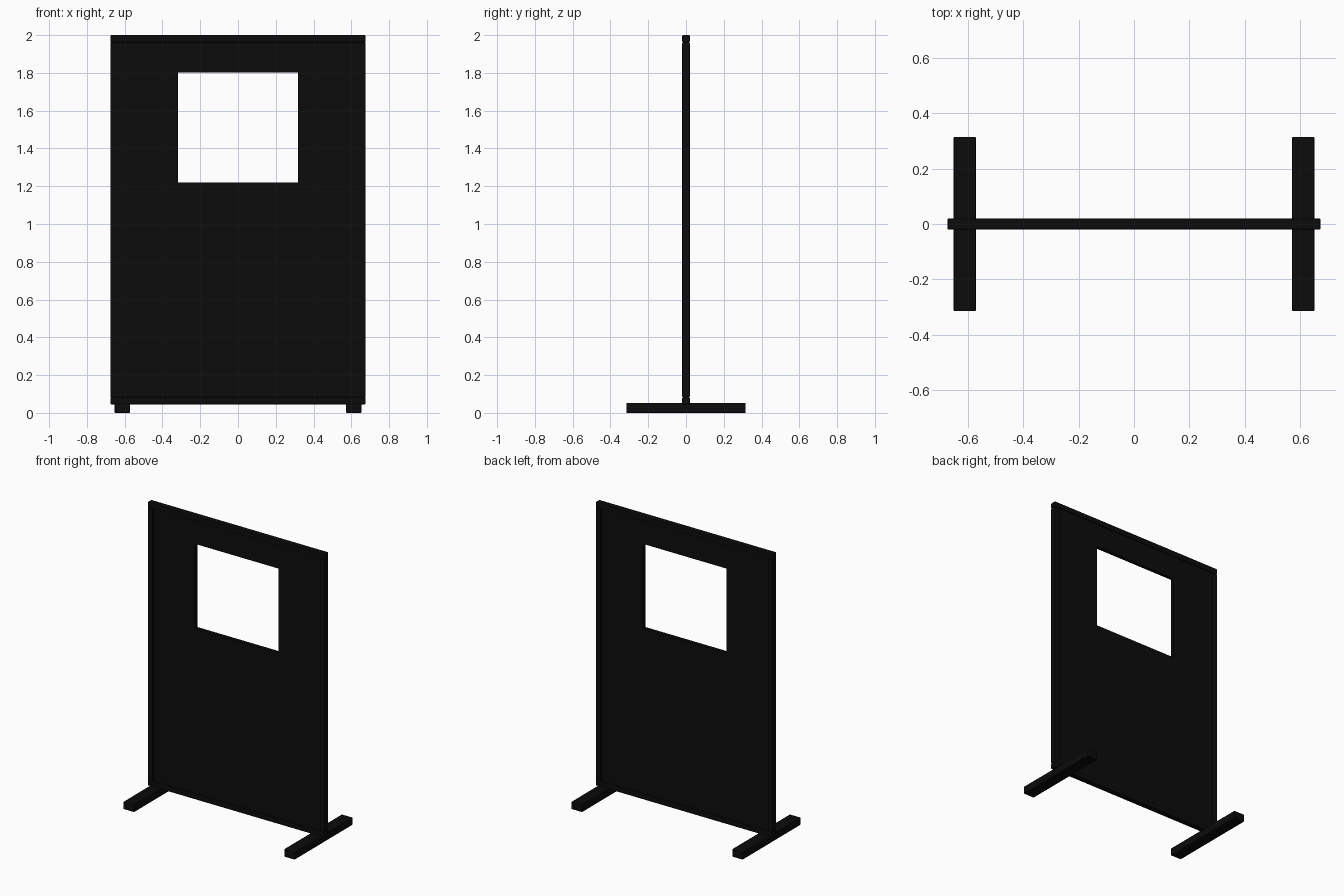
import bpy

if "Cube" in bpy.data.objects:
    bpy.data.objects.remove(bpy.data.objects["Cube"])

black = bpy.data.materials.new("black")
black.diffuse_color = (0.0035, 0.0035, 0.0035, 1)
black.use_nodes = True
black.node_tree.nodes["Principled BSDF"].inputs["Base Color"].default_value = black.diffuse_color


def box(name, x, y, z, bevel=0.0):
    """Box from (min, max) ranges on each axis."""
    bpy.ops.mesh.primitive_cube_add(size=1, location=[(a + b) / 2 for a, b in (x, y, z)])
    ob = bpy.context.object
    ob.name = name
    ob.scale = [b - a for a, b in (x, y, z)]
    bpy.ops.object.transform_apply(location=False, rotation=False, scale=True)
    ob.data.materials.append(black)
    if bevel:
        mod = ob.modifiers.new("bevel", "BEVEL")
        mod.width = bevel
        mod.segments = 2
    return ob


W, D, BAR = 0.675, 0.02, 0.038      # half width, half depth, frame bar width
Z0, Z1 = 0.045, 2.0

# outer frame rails
box("top_rail", (-W, W), (-D, D), (Z1 - BAR, Z1), 0.004)
box("bottom_rail", (-W, W), (-D, D), (Z0, Z0 + BAR), 0.004)

# side posts and floor feet
for s, side in ((-1, "left"), (1, "right")):
    box(side + "_post", sorted((s * W, s * (W - BAR))), (-D, D),
        (Z0 + BAR, Z1 - BAR), 0.004)
    box(side + "_foot", sorted((s * 0.572, s * 0.653)), (-0.315, 0.315), (0, 0.052), 0.003)

# recessed panel with a square window opening
panel = box("panel", (-W + BAR / 2, W - BAR / 2), (-0.013, 0.013), (Z0 + BAR / 2, Z1 - BAR / 2))
cutter = box("window_cutter", (-0.318, 0.318), (-0.1, 0.1), (1.22, 1.803))
cutter.hide_render = True
cutter.hide_set(True)
cut = panel.modifiers.new("window", "BOOLEAN")
cut.operation = "DIFFERENCE"
cut.solver = "EXACT"
cut.object = cutter
